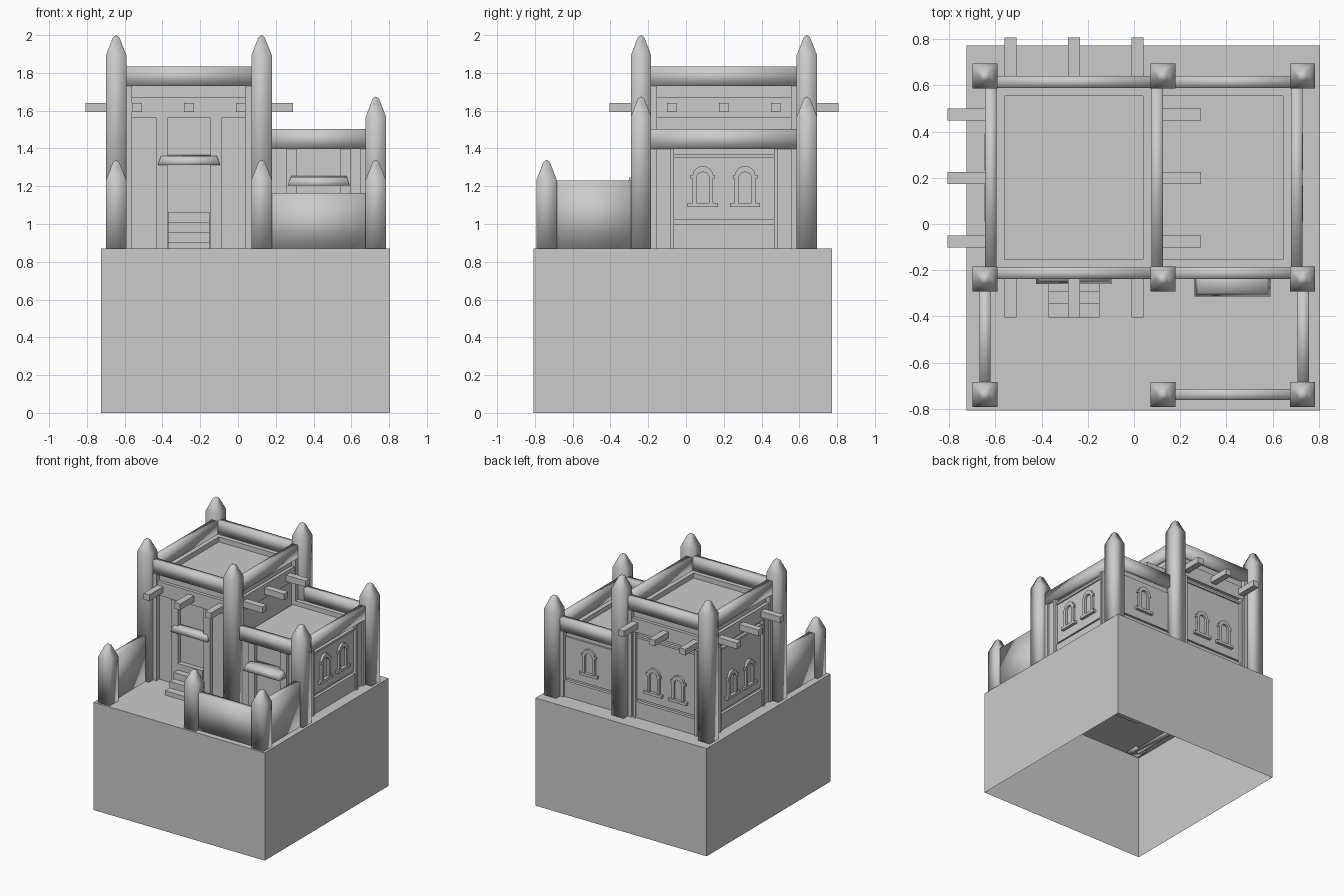
import bpy, bmesh, math
from mathutils import Matrix, Vector

if "Cube" in bpy.data.objects:
    bpy.data.objects.remove(bpy.data.objects["Cube"])

I = Matrix.Identity(4)


def finish(name, bm, m=I, smooth=False):
    me = bpy.data.meshes.new(name)
    bm.transform(m)
    bmesh.ops.recalc_face_normals(bm, faces=bm.faces)
    for f in bm.faces:
        f.smooth = smooth
    bm.to_mesh(me)
    bm.free()
    ob = bpy.data.objects.new(name, me)
    bpy.context.collection.objects.link(ob)
    return ob


def box(name, x, y, z, m=I, smooth=False):
    bm = bmesh.new()
    bmesh.ops.create_cube(bm, size=1)
    for v in bm.verts:
        v.co = Vector([(a + b) / 2 + c * (b - a) for (a, b), c in zip((x, y, z), v.co)])
    return finish(name, bm, m, smooth)


def post(x, y, top):
    # square shaft with a blunt pyramid tip
    bm = bmesh.new()
    rings = []
    for h, z in ((.054, .86), (.054, top - .107), (.017, top - .012)):
        rings.append([bm.verts.new((x + sx * h, y + sy * h, z))
                      for sx, sy in ((-1, -1), (1, -1), (1, 1), (-1, 1))])
    tip = bm.verts.new((x, y, top))
    for i in range(4):
        j = (i + 1) % 4
        for a, b in zip(rings, rings[1:]):
            bm.faces.new((a[i], a[j], b[j], b[i]))
        bm.faces.new((rings[-1][i], rings[-1][j], tip))
    bm.faces.new(rings[0][::-1])
    finish("corner_post", bm, smooth=True)


def arch(u, half, top, bottom, n=8):
    pts = [(u - half, bottom)]
    for i in range(n + 1):
        a = math.pi * (1 - i / n)
        pts.append((u + half * math.cos(a), top - half + half * math.sin(a)))
    return pts + [(u + half, bottom)]


def window(u, m, y0):
    # arched frame around an open niche, with sill and shoulder blocks
    outer, inner = arch(u, .055, 1.307, 1.11), arch(u, .034, 1.275, 1.11)
    bm = bmesh.new()
    grid = [[bm.verts.new((p[0], y, p[1])) for p in pts]
            for pts, y in ((outer, y0), (outer, y0 - .018), (inner, y0 - .018), (inner, y0))]
    for a, b in zip(grid, grid[1:]):
        for i in range(len(a) - 1):
            bm.faces.new((a[i], a[i + 1], b[i + 1], b[i]))
    finish("window_frame", bm, m)
    box("window_sill", (u - .08, u + .08), (y0 - .024, y0), (1.09, 1.112), m)
    for s in (-1, 1):
        a, b = sorted((u + s * .04, u + s * .065))
        box("window_shoulder", (a, b), (y0 - .018, y0), (1.24, 1.26), m)


def canopy(m, front, top):
    # sloped awning with narrowing upper face
    bm = bmesh.new()
    lo = [bm.verts.new(p) for p in ((-.165, front, top - .052), (.165, front, top - .052),
                                    (.165, .04, top - .052), (-.165, .04, top - .052))]
    hi = [bm.verts.new(p) for p in ((-.148, front + .018, top - .006), (.148, front + .018, top - .006),
                                    (.148, .04, top), (-.148, .04, top))]
    bm.faces.new(lo[::-1])
    bm.faces.new(hi)
    for i in range(4):
        j = (i + 1) % 4
        bm.faces.new((lo[i], lo[j], hi[j], hi[i]))
    finish("canopy", bm, m, True)


def side(cx, cy, deg, half, top, band=False, windows=(), panel=0, door=None):
    # one wall: local -y is outward, y = 0 is the line through the post centres
    m = Matrix.Translation((cx, cy, 0)) @ Matrix.Rotation(math.radians(deg), 4, 'Z')
    under = 1.56 if band else top - .105
    box("parapet_beam", (-half, half), (0, .05), (top - .105, top), m, True)
    box("wall", (-half, half), (.035, .085), (.86, top - .105), m)
    if band:
        box("wall_band", (-half, half), (.01, .04), (1.56, 1.67), m)
    if windows:
        w = panel or half
        head = under - .045
        box("window_panel", (-w, w), (.022, .04), (1.02, head), m)
        box("plinth", (-w, w), (.012, .04), (.86, 1.0), m)
        for u in windows:
            window(u, m, .022)
        if panel:
            box("panel_header", (-w, w), (.012, .04), (head, head + .017), m)
            for s in (-1, 1):
                a, b = sorted((s * w, s * (w + .022)))
                box("pilaster_strip", (a, b), (.0, .04), (.86, under), m)
                a, b = sorted((s * (w + .022), s * half))
                box("wall_edge", (a, b), (.015, .04), (.86, under), m)
    if door:
        for s in (-1, 1):
            box("door_pilaster", (s * .143 - .029, s * .143 + .029), (.004, .04), (.86, under), m)
        canopy(m, *door)


# hollow base, open underneath
bm = bmesh.new()
bmesh.ops.create_cube(bm, size=1)
for v in bm.verts:
    v.co = Vector((.04 + v.co.x * 1.53, -.018 + v.co.y * 1.58, .435 + v.co.z * .87))
bmesh.ops.recalc_face_normals(bm, faces=bm.faces)
bmesh.ops.delete(bm, geom=[f for f in bm.faces if f.normal.z < -.5], context='FACES_ONLY')
finish("base", bm)

# posts
X, Y = (-.645, .125, .73), (-.738, -.238, .64)
for x, t in zip(X, (2.0, 2.0, 1.675)):
    post(x, Y[0], 1.34)
    post(x, Y[1], t)
    post(x, Y[2], t)

# yard fences
for x in (X[0], X[2] + .003):
    box("side_fence", (x - .024, x + .024), (Y[0], Y[1]), (.86, 1.23), smooth=True)
box("front_fence", (X[1], X[2]), (Y[0] - .024, Y[0] + .024), (.86, 1.165), smooth=True)

# tall block
cy, hy = .201, .439
side(-.26, Y[1], 0, .385, 1.835, True, door=(-.022, 1.365))
side(-.26, Y[2], 180, .385, 1.835, True, (-.11, .11), .265)
side(X[0], cy, -90, hy, 1.835, True, (-.11, .11), .265)
side(X[1], cy, 90, hy, 1.835, True)
box("tall_roof", (-.6, .08), (-.19, .59), (1.66, 1.69))

# low block
side(.4275, Y[1], 0, .3025, 1.502, door=(-.077, 1.255))
side(.4275, Y[2], 180, .3025, 1.502, windows=(0,))
side(X[2], cy, 90, hy, 1.502, windows=(-.112, .112), panel=.265)
box("low_roof", (.1, .69), (-.19, .59), (1.33, 1.36))

# projecting roof logs
for k in (-1, 0, 1):
    x, y = -.26 + k * .275, .2 + k * .275
    box("long_log", (x - .026, x + .026), (-.405, .807), (1.592, 1.641))
    box("cross_log", (-.807, .29), (y - .026, y + .026), (1.592, 1.641))

# door steps
for i, (f, t) in enumerate(((-.405, .905), (-.345, .957), (-.293, 1.01), (-.242, 1.063))):
    box("step", (-.37, -.15), (f, -.19), (.86, t))
